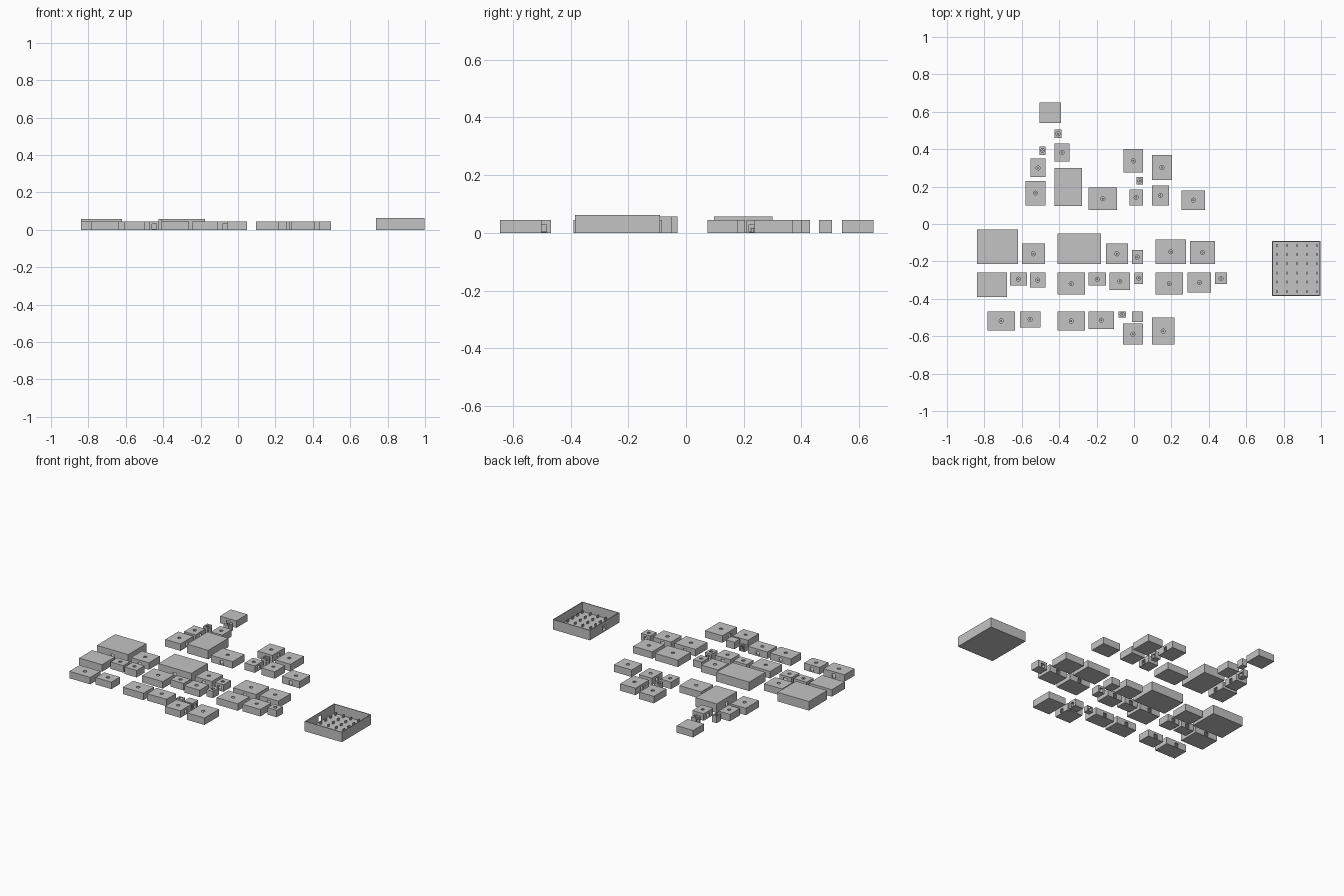
import bpy, bmesh
from mathutils import Matrix

if "Cube" in bpy.data.objects:
    bpy.data.objects.remove(bpy.data.objects["Cube"])

LOW, TALL, WALL = 0.044, 0.057, 0.005

grey = bpy.data.materials.new("stone_grey")
grey.diffuse_color = (0.55, 0.55, 0.55, 1)
grey.use_nodes = True
grey.node_tree.nodes["Principled BSDF"].inputs["Base Color"].default_value = grey.diffuse_color


def box(bm, x0, x1, y0, y1, z0, z1):
    m = (Matrix.Translation(((x0 + x1) / 2, (y0 + y1) / 2, (z0 + z1) / 2))
         @ Matrix.Diagonal((x1 - x0, y1 - y0, z1 - z0, 1)))
    bmesh.ops.create_cube(bm, size=1, matrix=m)


def cylinder(bm, x, y, z0, z1, r):
    bmesh.ops.create_cone(bm, cap_ends=True, segments=12, radius1=r, radius2=r,
                          depth=z1 - z0, matrix=Matrix.Translation((x, y, (z0 + z1) / 2)))


def finish(bm, name):
    mesh = bpy.data.meshes.new(name)
    bm.to_mesh(mesh)
    bm.free()
    mesh.materials.append(grey)
    ob = bpy.data.objects.new(name, mesh)
    bpy.context.collection.objects.link(ob)
    return ob


def cut(ob, cutter):
    mod = ob.modifiers.new(cutter.name, 'BOOLEAN')
    mod.operation, mod.solver, mod.object = 'DIFFERENCE', 'EXACT', cutter


rooms, doors, holes, hearths = (bmesh.new() for _ in range(4))
houses = []


def house(x0, x1, y0, y1, side, top=LOW, smoke=True):
    """Hollow flat-roofed house, with a doorway on one side and a smoke hole."""
    bm = bmesh.new()
    box(bm, x0, x1, y0, y1, 0, top)
    houses.append(finish(bm, "house_%02d" % (len(houses) + 1)))
    box(rooms, x0 + WALL, x1 - WALL, y0 + WALL, y1 - WALL, WALL, top - WALL)
    cx, cy = (x0 + x1) / 2, (y0 + y1) / 2
    x, y = {"front": (cx, y0), "back": (cx, y1), "left": (x0, cy), "right": (x1, cy)}[side]
    box(doors, x - 0.012, x + 0.012, y - 0.012, y + 0.012, 0.004, 0.03)
    if smoke:
        cylinder(holes, cx, cy, top - 0.012, top + 0.01, 0.011)
        cylinder(hearths, cx, cy, 0.004, 0.018, 0.005)


# main street, north side: fronts aligned
for x0, x1, y1, top in [(-.84, -.62, -.03, TALL), (-.60, -.475, -.105, LOW),
                        (-.408, -.177, -.05, TALL), (-.15, -.033, -.105, LOW),
                        (-.012, .048, -.14, LOW), (.115, .277, -.083, LOW),
                        (.30, .433, -.09, LOW)]:
    house(x0, x1, -.214, y1, "front", top, top == LOW)

# main street, south side: backs aligned
for x0, x1, y0 in [(-.84, -.68, -.39), (-.663, -.573, -.33), (-.557, -.473, -.34),
                   (-.408, -.263, -.378), (-.243, -.15, -.33), (-.13, -.022, -.352),
                   (.003, .048, -.32), (.115, .263, -.378), (.287, .413, -.367),
                   (.433, .497, -.322)]:
    house(x0, x1, y0, -.26, "back", smoke=x0 > -.8)

# south row
for x0, x1, y0 in [(-.783, -.637, -.57), (-.61, -.50, -.553), (-.408, -.263, -.57),
                   (-.243, -.107, -.562)]:
    house(x0, x1, y0, -.467, "back")
house(-.083, -.043, -.50, -.467, "back", 0.034)
house(-.012, .048, -.523, -.467, "right", smoke=False)
house(-.06, .048, -.645, -.533, "right")
house(.095, .217, -.645, -.50, "left")

# west lane, with a hall at its end
for x0, y0, y1 in [(-.505, .37, .415), (-.553, .25, .35), (-.58, .10, .23)]:
    house(x0, -.473, y0, y1, "right")
for x1, y0, y1 in [(-.388, .46, .505), (-.345, .335, .43)]:
    house(-.425, x1, y0, y1, "left")
house(-.425, -.277, .097, .30, "left", TALL, False)
house(-.505, -.39, .54, .65, "front", smoke=False)

# east lane
for x0, y0, y1 in [(-.055, .275, .40), (.013, .21, .25), (-.025, .10, .185)]:
    house(x0, .048, y0, y1, "right")
for x1, y0, y1 in [(.203, .235, .37), (.187, .10, .205)]:
    house(.095, x1, y0, y1, "left")
house(-.243, -.09, .075, .195, "front")
house(.255, .38, .075, .18, "front")

# open-roofed hall
bm = bmesh.new()
box(bm, .737, .997, -.385, -.09, 0, .063)
hall = finish(bm, "open_hall")
box(rooms, .737 + WALL, .997 - WALL, -.385 + WALL, -.09 - WALL, WALL, .09)
box(doors, .725, .749, -.252, -.222, WALL + .001, .042)

# rows of small upright slabs in the hall
slabs = bmesh.new()
for i in range(5):
    for j in range(6):
        x, y = .764 + .0535 * i, -.114 - .0492 * j
        box(slabs, x - .003, x + .003, y - .008, y + .008, .004, .02)
finish(slabs, "hall_slabs")
finish(hearths, "hearths")

# shared cutters
room_cut, door_cut, hole_cut = (finish(b, n) for b, n in
                                [(rooms, "room_cutter"), (doors, "door_cutter"),
                                 (holes, "smoke_hole_cutter")])
for c in (room_cut, door_cut, hole_cut):
    c.hide_render = True
    c.display_type = 'WIRE'
for ob in houses + [hall]:
    for c in (room_cut, door_cut, hole_cut):
        cut(ob, c)
